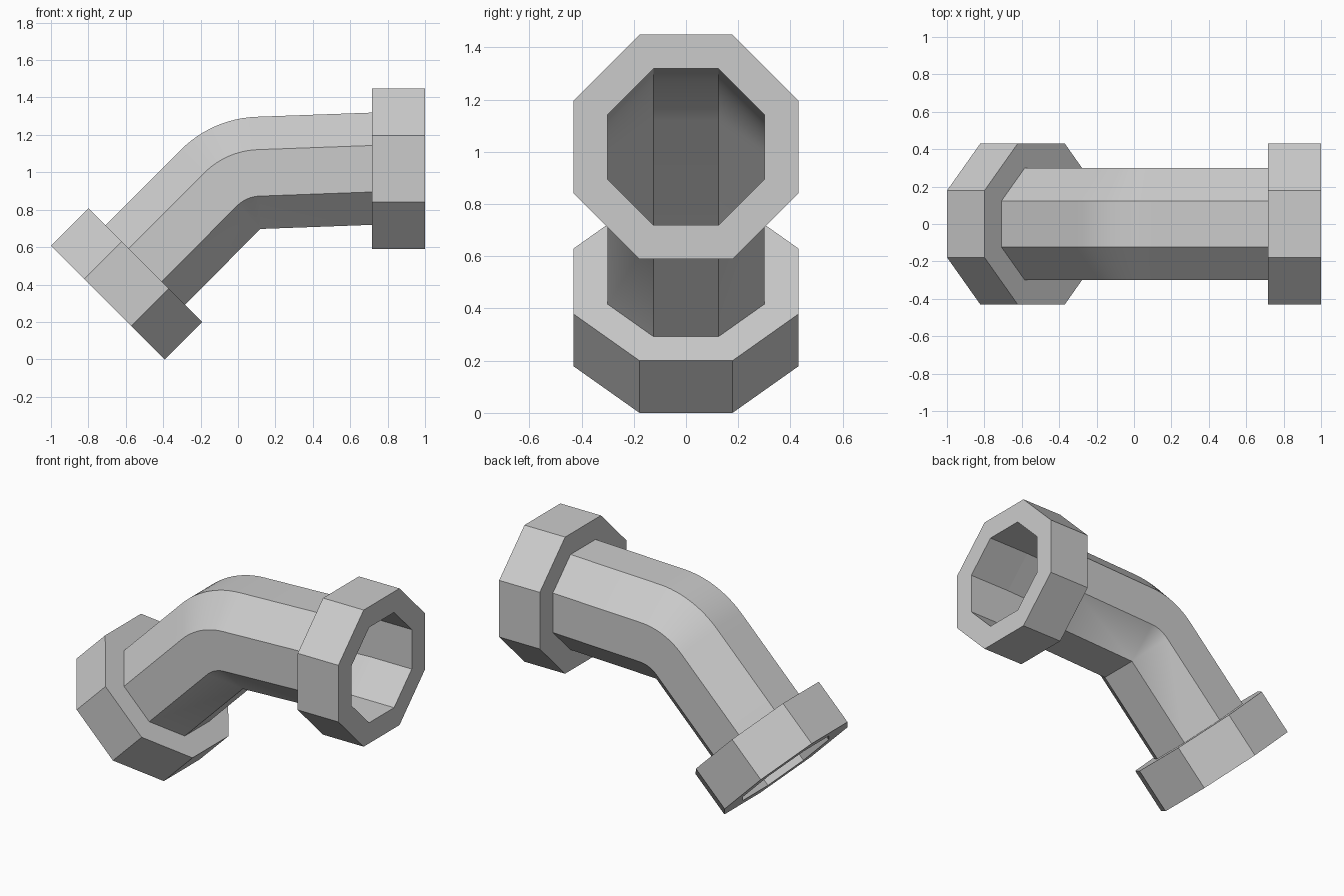
import bpy, bmesh
from math import cos, sin, pi, radians

if "Cube" in bpy.data.objects:
    bpy.data.objects.remove(bpy.data.objects["Cube"])

PIPE = 0.30      # distance from axis to pipe flats
FLANGE = 0.43    # distance from axis to collar flats
DEPTH = 0.283    # collar depth


def octagon(bm, x, z, angle, apothem):
    """Ring of 8 verts around a pipe axis heading at `angle` in the xz plane."""
    r = apothem / cos(pi / 8)
    ring = []
    for k in range(8):
        a = pi / 8 + k * pi / 4
        u, v = r * cos(a), r * sin(a)
        ring.append(bm.verts.new((x - v * sin(angle), u, z + v * cos(angle))))
    return ring


def bridge(bm, a, b):
    for k in range(8):
        n = (k + 1) % 8
        bm.faces.new((a[k], a[n], b[n], b[k]))


def finish(bm, name, smooth=False):
    bmesh.ops.remove_doubles(bm, verts=bm.verts, dist=0.0003)
    bmesh.ops.recalc_face_normals(bm, faces=bm.faces)
    mesh = bpy.data.meshes.new(name)
    bm.to_mesh(mesh)
    bm.free()
    obj = bpy.data.objects.new(name, mesh)
    bpy.context.collection.objects.link(obj)
    if smooth:
        bpy.context.view_layer.objects.active = obj
        obj.select_set(True)
        bpy.ops.object.shade_smooth_by_angle(angle=radians(30))
        obj.select_set(False)
    return obj


def collar(name, x, z, angle):
    """Octagonal ring starting at its inner face centre and running along `angle`."""
    bm = bmesh.new()
    x2, z2 = x + DEPTH * cos(angle), z + DEPTH * sin(angle)
    rings = [octagon(bm, x, z, angle, PIPE), octagon(bm, x, z, angle, FLANGE),
             octagon(bm, x2, z2, angle, FLANGE), octagon(bm, x2, z2, angle, PIPE)]
    for i in range(4):
        bridge(bm, rings[i], rings[(i + 1) % 4])
    finish(bm, name)


# Collars on both ends
lower, upper = (-0.696, 0.304), (1 - DEPTH, 1.019)
collar("lower_collar", *lower, radians(45))
collar("upper_collar", *upper, 0)

# Bent pipe, pivoting around the inner corner of the elbow
c45 = cos(radians(45))
path = [(lower[0] + DEPTH * c45, lower[1] + DEPTH * c45, radians(45))]
px, pz, steps = 0.12, 0.697, 12
for i in range(steps + 1):
    t = radians(45 + (2 - 45) * i / steps)
    path.append((px - PIPE * sin(t), pz + PIPE * cos(t), t))
path.append((*upper, 0))

bm = bmesh.new()
rings = [octagon(bm, x, z, t, PIPE) for x, z, t in path]
for a, b in zip(rings, rings[1:]):
    bridge(bm, a, b)
# Collapse the zero-width faces at the elbow corner
bmesh.ops.dissolve_degenerate(bm, dist=0.0003, edges=bm.edges)
finish(bm, "bent_pipe", smooth=True)
